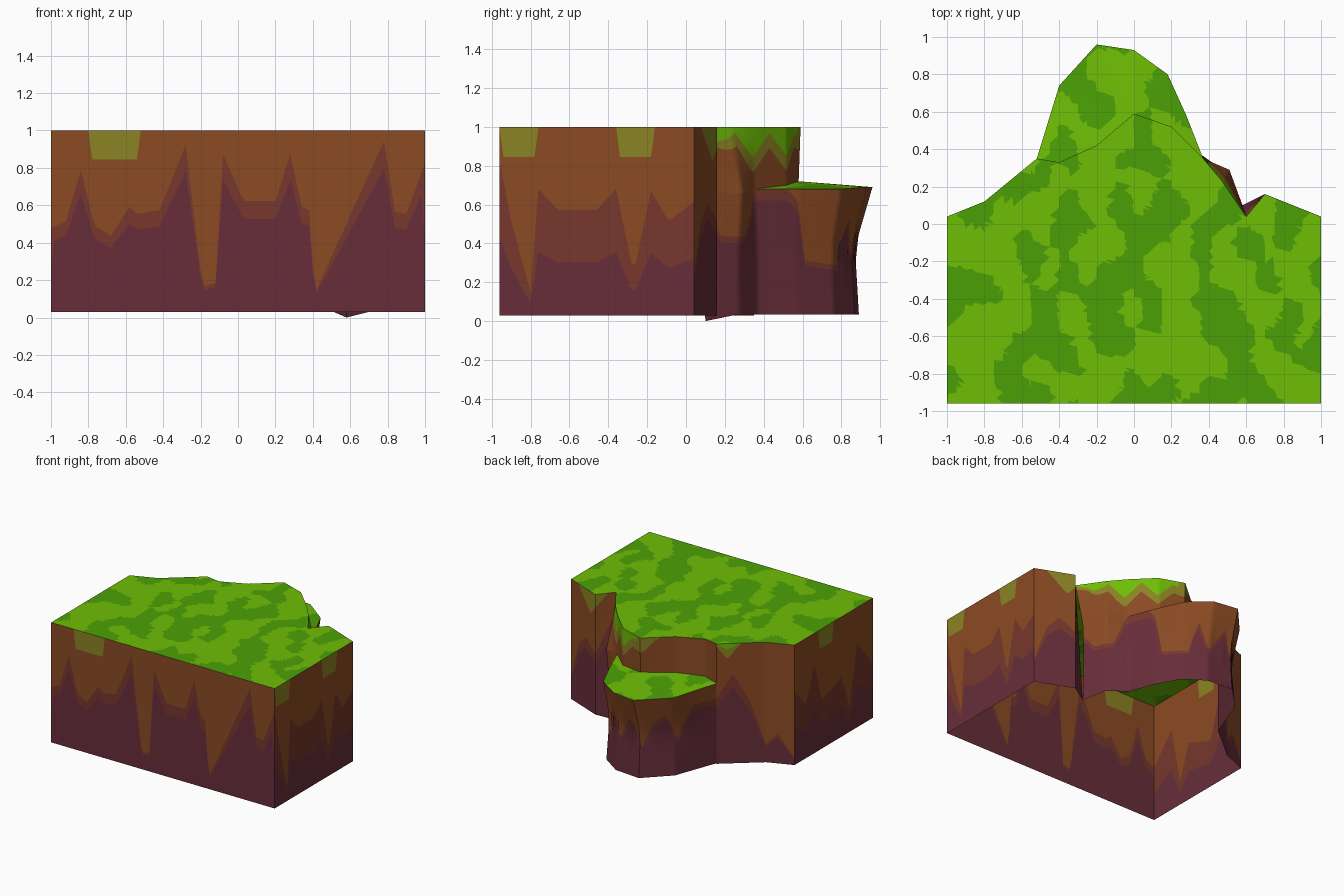
import bpy, bmesh, math
from mathutils import Vector, noise

if "Cube" in bpy.data.objects:
    bpy.data.objects.remove(bpy.data.objects["Cube"])

# ---- materials (sRGB -> linear) ----
def mat(name, *rgb):
    m = bpy.data.materials.new(name)
    m.diffuse_color = [(c / 255) ** 2.2 for c in rgb] + [1]
    m.use_nodes = True
    m.node_tree.nodes["Principled BSDF"].inputs["Base Color"].default_value = m.diffuse_color
    return m

PLUM = mat("plum_rock", 103, 49, 60)
UMBER = mat("red_brown_rock", 118, 58, 48)
BROWN = mat("brown_earth", 138, 76, 40)
OLIVE = mat("olive_moss", 138, 130, 40)
LIGHT = mat("light_grass", 110, 188, 14)
DARK = mat("dark_grass", 77, 159, 14)

# jagged rock lines along the walls: (distance, height fraction)
ZIG = [(0, .6), (.15, .45), (.25, .75), (.35, .4), (.6, .5), (.7, .2), (.8, .7), (1, .46),
       (1.08, .5), (1.16, .78), (1.23, .48), (1.32, .42), (1.42, .58), (1.46, .54), (1.58, .56),
       (1.72, .92), (1.81, .14), (1.88, .16), (1.92, .87), (2.03, .61), (2.2, .61), (2.28, .87),
       (2.34, .58), (2.38, .56), (2.41, .1), (2.78, .94),
       (2.84, .55), (2.9, .54), (3, .82), (3.06, .5), (3.16, .12), (3.2, .67), (3.3, .56),
       (3.5, .56), (3.6, .67), (3.69, .22), (3.78, .66), (3.87, .5), (4, .6)]
ZIG_BACK_LEFT = [(0, .55), (.12, .75), (.25, .5), (.36, .15), (.45, .25), (.58, .05)]
ZIG_BACK_RIGHT = [(0, .2), (.1, .5), (.2, .6), (.32, .5), (.46, .8)]
ZIG_LEDGE = [(0, .8), (.1, .6), (.25, .6), (.36, 1), (.54, 1), (.6, .9), (.66, .4), (.9, .36),
             (.97, .75), (1.08, .4), (1.2, .72), (1.28, .35), (1.4, .65), (1.5, .75), (1.6, .4),
             (1.75, .8), (2, .8)]

def lerp_table(u, table):
    for (a, p), (b, q) in zip(table, table[1:]):
        if a <= u <= b:
            return p + (q - p) * (u - a) / (b - a)
    return table[-1][1]

def peak(u, centre, width):
    return max(0, 1 - abs(u - centre) / width)

# Each rule returns rising fractions: plum | red-brown | brown | olive | green
def front_bands(u):
    a = lerp_table(u, ZIG)
    moss = any(s < u < e for s, e in ((1.2, 1.47), (3.0, 3.19), (3.6, 3.79), (.3, .5)))
    return a * (.84 if 1 < u < 3 else .5), a, max(a, .84 if moss else 1), 1

def back_left_bands(u):
    a = lerp_table(u, ZIG_BACK_LEFT)
    return a * .85, a, 1 - .13 * peak(u, .08, .1), 1 - .05 * peak(u, .08, .1)

def back_right_bands(u):
    a = lerp_table(u, ZIG_BACK_RIGHT)
    return a * .85, a, 1 - .18 * peak(u, .26, .16), 1

def upper_bands(u):
    d = abs((u * 8) % 2 - 1)
    fade = min(1, max(0, (1.0 - u) / .25)) * min(1, max(.3, u / .3))
    return 0, 0, 1 - fade * (.75 - .4 * d), 1 - fade * (.5 - .4 * d) * (u < .8)

def ledge_bands(u):
    a = lerp_table(u, ZIG_LEDGE)
    return a * .9, a, 1, 1

def finish(bm, name, mats):
    bmesh.ops.remove_doubles(bm, verts=bm.verts, dist=2e-4)
    me = bpy.data.meshes.new(name)
    bm.to_mesh(me)
    bm.free()
    for m in mats:
        me.materials.append(m)
    ob = bpy.data.objects.new(name, me)
    bpy.context.collection.objects.link(ob)
    return ob

# ---- wall: loft through profiles (bottom to top), split in colour bands ----
def wall(name, profiles, bands):
    profiles = [[Vector(p) for p in prof] for prof in profiles]
    cols, u = [], 0

    def column(points, u):
        levels = [0, *bands(u), 1]
        n = len(points) - 1
        def at(t):
            i = min(int(t * n), n - 1)
            return points[i].lerp(points[i + 1], t * n - i)
        k = 3
        cols.append([[at(a + (b - a) * j / k) for j in range(k + 1)]
                     for a, b in zip(levels, levels[1:])])

    top = profiles[-1]
    for i in range(len(top) - 1):
        d = (top[i + 1] - top[i]).length
        n = math.ceil(d / .02)
        for s in range(n + (i == len(top) - 2)):
            column([p[i].lerp(p[i + 1], s / n) for p in profiles], u + d * s / n)
        u += d
    bm = bmesh.new()
    for left, right in zip(cols, cols[1:]):
        for band, (l, r) in enumerate(zip(left, right)):
            if (l[-1] - l[0]).length + (r[-1] - r[0]).length < 1e-3:
                continue
            for j in range(len(l) - 1):
                f = bm.faces.new([bm.verts.new(p) for p in (l[j], r[j], r[j + 1], l[j + 1])])
                f.material_index = band
    ob = finish(bm, name, [PLUM, UMBER, BROWN, OLIVE, LIGHT])
    bpy.ops.object.select_all(action='DESELECT')
    ob.select_set(True)
    bpy.context.view_layer.objects.active = ob
    bpy.ops.object.shade_smooth_by_angle(angle=math.radians(50))

# ---- grass: flat sheet cut in small triangles, two-tone patches ----
def grass(name, outline, bias):
    bm = bmesh.new()
    bm.faces.new([bm.verts.new(p) for p in outline])
    bmesh.ops.triangulate(bm, faces=bm.faces[:])
    for axis in (Vector((1, 0, 0)), Vector((.3, 1, 0)), Vector((.8, -.9, 0))):
        for i in range(-34, 35):
            bmesh.ops.bisect_plane(bm, geom=bm.verts[:] + bm.edges[:] + bm.faces[:],
                                   dist=1e-5, plane_co=axis * i * .05 / axis.length_squared,
                                   plane_no=axis)
    bmesh.ops.triangulate(bm, faces=bm.faces[:])
    for f in bm.faces:
        c = f.calc_center_median()
        f.material_index = int(noise.noise((c.x * 6.3 + 3.3, c.y * 5.2 + .4, 1.7)) > bias)
    finish(bm, name, [LIGHT, DARK])

def at_z(points, z):
    return [(x, y, z) for x, y in points]

# ---- outlines, counter-clockwise from above ----
front = [(-1, .04), (-1, -.96), (1, -.96), (1, .04)]
back_left = [(-.52, .35), (-.8, .12), (-1, .04)]
upper_top = at_z([(.6, .04), (.47, .23), (.37, .35), (.2, .52), (0, .59),
                  (-.2, .42), (-.4, .33), (-.52, .35)], 1)
upper_base = [(.58, .1, .66), (.51, .29, .66), (.37, .35, .68), (.2, .52, .7), (0, .58, .72),
              (-.2, .42, .71), (-.4, .33, .7), (-.52, .35, .68)]
ledge_top = [(.58, .1, .66), (.51, .29, .66), (.37, .35, .68), (.28, .58, .68), (.18, .8, .68),
             (0, .93, .69), (-.2, .96, .69), (-.4, .74, .68), (-.52, .35, .68)]
ledge_mid = at_z([(.57, .1), (.5, .27), (.36, .37), (.27, .57), (.16, .75), (0, .85),
                  (-.2, .87), (-.37, .68), (-.52, .35)], .38)
ledge_low = at_z([(.58, .1), (.5, .27), (.36, .37), (.28, .58), (.18, .76), (.02, .87),
                  (-.2, .89), (-.39, .7), (-.52, .35)], .035)
ledge_low[0] = (.58, .1, 0)

# ---- parts (underside stays open) ----
wall("front_and_side_walls", [at_z(front, .03), at_z(front, 1)], front_bands)
wall("back_right_wall", [[(1, .04, .03), (.7, .16, .03), (.58, .1, 0)],
                         [(1, .04, 1), (.7, .16, 1), (.6, .04, 1)]], back_right_bands)
wall("back_left_wall", [at_z(back_left, .03), at_z(back_left, 1)], back_left_bands)
wall("upper_cliff", [upper_base, upper_top], upper_bands)
wall("lower_ledge_cliff", [ledge_low, ledge_mid, ledge_top], ledge_bands)
grass("grass_top", at_z(front, 1) + [(.7, .16, 1)] + upper_top + [(-.8, .12, 1)], 0)
grass("ledge_grass", ledge_top[2:] + upper_base[-2:2:-1], 0.03)
